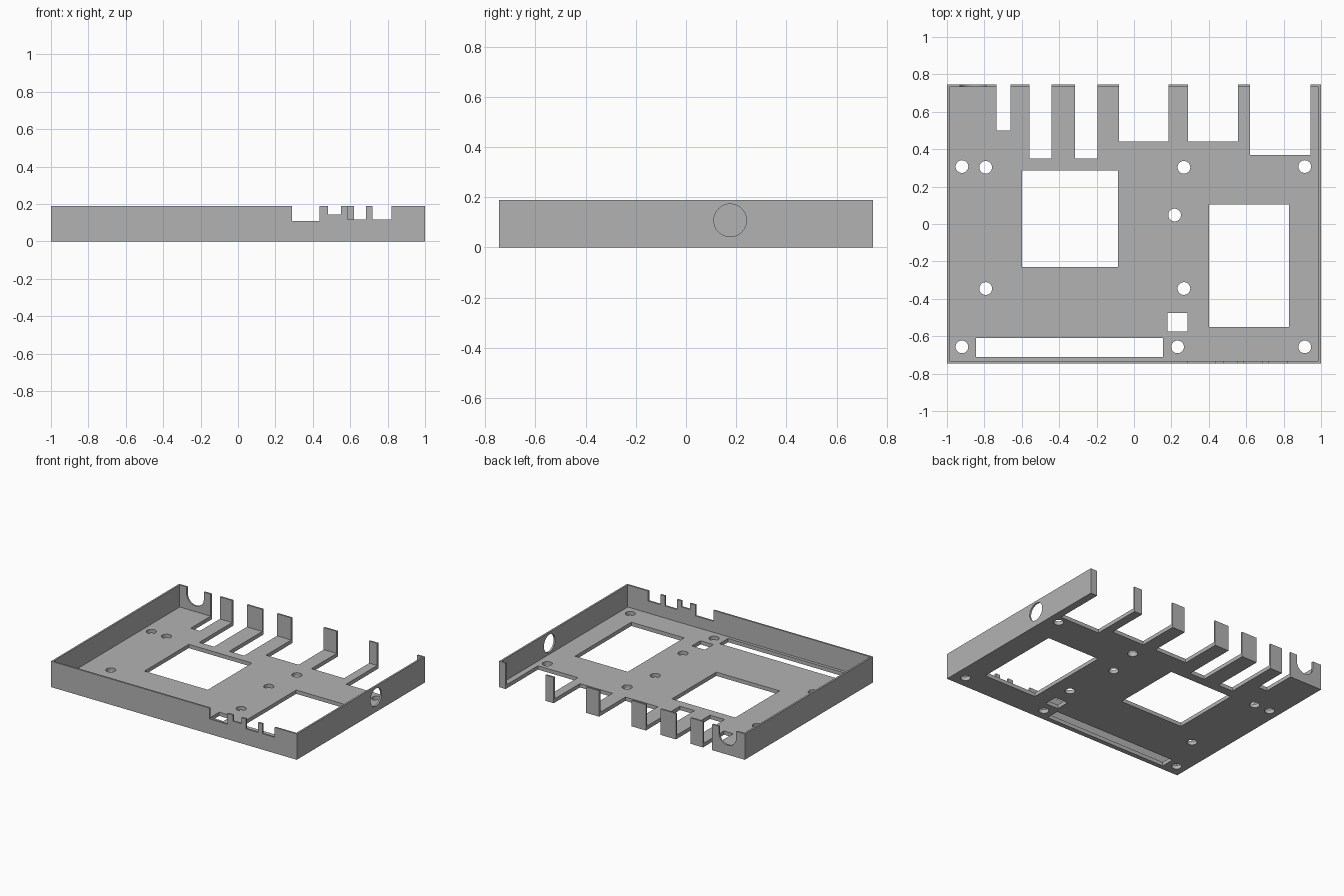
import bpy
import math

cube = bpy.data.objects.get("Cube")
if cube:
    bpy.data.objects.remove(cube)

HALF_Y, HEIGHT, WALL, FLOOR = 0.745, 0.19, 0.013, 0.028

grey = bpy.data.materials.new("plain grey")
grey.use_nodes = True
colour = (0.45, 0.45, 0.45, 1)
grey.diffuse_color = colour
grey.node_tree.nodes["Principled BSDF"].inputs["Base Color"].default_value = colour


def box(name, x, y, z):
    """Box given as (low, high) ranges."""
    bpy.ops.mesh.primitive_cube_add(size=1, location=[sum(r) / 2 for r in (x, y, z)])
    ob = bpy.context.object
    ob.name = name
    ob.scale = [r[1] - r[0] for r in (x, y, z)]
    bpy.ops.object.transform_apply(location=True, rotation=True, scale=True)
    return ob


def cylinder(name, centre, radius, depth, rotation=(0, 0, 0), sides=32):
    bpy.ops.mesh.primitive_cylinder_add(vertices=sides, radius=radius, depth=depth,
                                        location=centre, rotation=rotation)
    ob = bpy.context.object
    ob.name = name
    return ob


# Open tray
tray = box("tray", (-1, 1), (-HALF_Y, HALF_Y), (0, HEIGHT))
tray.data.materials.append(grey)
cutters = [box("tray_hollow", (-1 + WALL, 1 - WALL),
               (-HALF_Y + WALL, HALF_Y - WALL), (FLOOR, 1))]

# Windows through the floor
THROUGH = (-0.1, 0.1)
for x, y in [((-0.6, -0.085), (-0.23, 0.285)),
             ((0.4, 0.83), (-0.55, 0.105)),
             ((0.18, 0.285), (-0.575, -0.475)),
             ((-0.845, 0.155), (-0.71, -0.61))]:
    cutters.append(box("floor_window", x, y, THROUGH))

# Slots through the floor and back wall
for left, right, y in [(-0.735, -0.66, 0.5), (-0.56, -0.44, 0.35),
                       (-0.315, -0.195, 0.35), (-0.08, 0.185, 0.44),
                       (0.29, 0.555, 0.44), (0.62, 0.945, 0.37)]:
    cutters.append(box("back_slot", (left, right), (y, 1), (-0.1, 0.4)))

# Notches in the top of the front wall
for left, right, z in [(0.29, 0.435, 0.11), (0.48, 0.55, 0.145),
                       (0.585, 0.685, 0.117), (0.72, 0.82, 0.117)]:
    cutters.append(box("front_notch", (left, right), (-0.8, -0.7), (z, 0.4)))

# Screw holes
for x, y in [(-0.92, 0.307), (0.913, 0.307), (-0.92, -0.657), (0.233, -0.657),
             (0.913, -0.657), (-0.793, 0.303), (0.267, 0.303),
             (-0.793, -0.345), (0.267, -0.345), (0.217, 0.048)]:
    cutters.append(cylinder("screw_hole", (x, y, 0), 0.034, 0.2))

# Round hole in the left wall, rounded notch in the back wall
cutters.append(cylinder("side_hole", (1, 0.176, 0.108), 0.065, 0.1,
                        (0, math.pi / 2, 0), 48))
cutters.append(cylinder("back_notch_round", (-0.86, HALF_Y, 0.14), 0.07, 0.1,
                        (math.pi / 2, 0, 0), 48))
cutters.append(box("back_notch_top", (-0.93, -0.79), (0.7, 0.8), (0.14, 0.4)))

# Cut everything out of the tray
bpy.ops.object.select_all(action='DESELECT')
bpy.context.view_layer.objects.active = tray
tray.select_set(True)
for cutter in cutters:
    cutter.hide_render = True
    mod = tray.modifiers.new("cut", 'BOOLEAN')
    mod.operation = 'DIFFERENCE'
    mod.solver = 'EXACT'
    mod.object = cutter
    bpy.ops.object.modifier_apply(modifier=mod.name)
    bpy.data.objects.remove(cutter)

bpy.ops.object.shade_smooth_by_angle(angle=math.radians(30))
